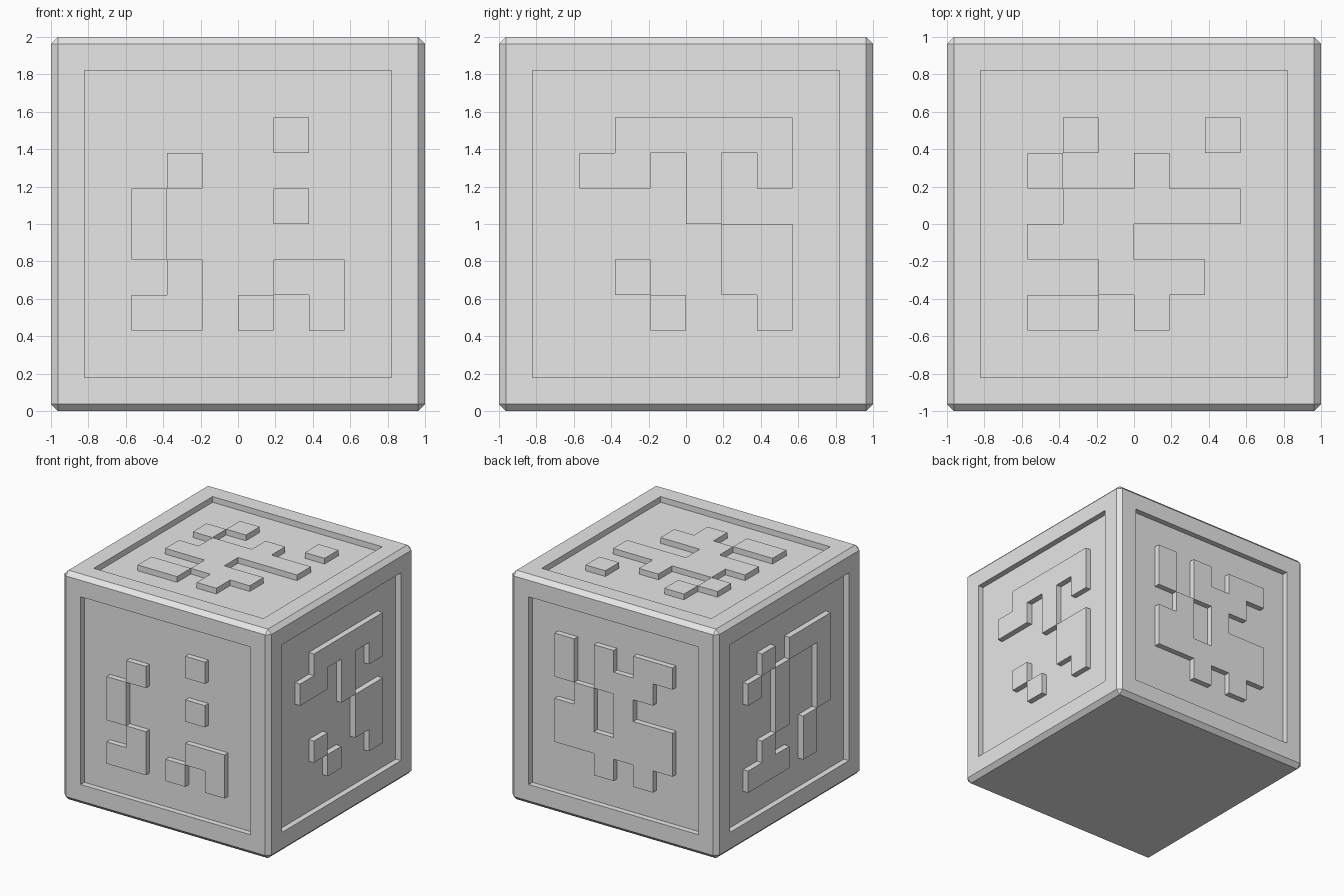
import bpy, bmesh, math
from mathutils import Matrix, Vector

if "Cube" in bpy.data.objects:
    bpy.data.objects.remove(bpy.data.objects["Cube"], do_unlink=True)

CHAMFER, POCKET, DEPTH, CELL = 0.037, 0.76, 0.05, 0.19
CENTRE = Vector((0, 0, 1))

# One plain grey material
grey = bpy.data.materials.new("light_grey")
grey.use_nodes = True
grey.diffuse_color = (0.8, 0.8, 0.8, 1)
grey.node_tree.nodes["Principled BSDF"].inputs["Base Color"].default_value = (0.8, 0.8, 0.8, 1)


def add_object(name, bm):
    bmesh.ops.recalc_face_normals(bm, faces=bm.faces)
    mesh = bpy.data.meshes.new(name)
    bm.to_mesh(mesh)
    bm.free()
    mesh.materials.append(grey)
    obj = bpy.data.objects.new(name, mesh)
    bpy.context.collection.objects.link(obj)
    return obj


# Chamfered cube with a square pocket in every face but the bottom
bm = bmesh.new()
bmesh.ops.create_cube(bm, size=2, matrix=Matrix.Translation(CENTRE))
bmesh.ops.bevel(bm, geom=bm.edges[:], offset=CHAMFER, segments=1,
                affect='EDGES', profile=0.5)
bm.normal_update()
panels = [f for f in bm.faces if f.calc_area() > 1 and f.normal.z > -0.5]
bmesh.ops.inset_individual(bm, faces=panels, thickness=1 - CHAMFER - POCKET)
for floor in bmesh.ops.extrude_discrete_faces(bm, faces=panels)["faces"]:
    floor.normal_update()
    bmesh.ops.translate(bm, verts=floor.verts[:], vec=floor.normal * -DEPTH)
add_object("cube_body", bm)


# Raised square-cell relief, seen face on: u runs right, v runs up
def add_relief(name, u, v, rows):
    u, v = Vector(u), Vector(v)
    n = u.cross(v)
    half = 3 * CELL
    bm = bmesh.new()
    bmesh.ops.create_grid(bm, x_segments=6, y_segments=6, size=half)
    empty = []
    for f in bm.faces:
        c = f.calc_center_median()
        col, row = math.floor((c.x + half) / CELL), math.floor((half - c.y) / CELL)
        if rows[row][col] != "#":
            empty.append(f)
    bmesh.ops.delete(bm, geom=empty, context='FACES')
    raised = bmesh.ops.extrude_face_region(bm, geom=bm.faces[:])["geom"]
    bmesh.ops.translate(bm, vec=(0, 0, DEPTH),
                        verts=[g for g in raised if isinstance(g, bmesh.types.BMVert)])
    frame = Matrix((u, v, n)).transposed().to_4x4()
    frame.translation = CENTRE + n * (1 - DEPTH)
    bmesh.ops.transform(bm, matrix=frame, verts=bm.verts)
    add_object(name, bm)


UP = (0, 0, 1)
add_relief("front_relief", (1, 0, 0), UP,
           ["....#.",
            ".#....",
            "#...#.",
            "#.....",
            ".#..##",
            "##.#.#"])
add_relief("left_relief", (0, 1, 0), UP,
           [".#####",
            "##.#.#",
            "...#..",
            "....##",
            ".#..##",
            "..#..#"])
add_relief("back_relief", (-1, 0, 0), UP,
           ["#.#.##",
            "#.###.",
            ".#.#..",
            "##.###",
            "######",
            "..#.#."])
add_relief("right_relief", (0, -1, 0), UP,
           [".#.###",
            "#.#..#",
            "..#..#",
            "..#..#",
            ".#..#.",
            "###.#."])
add_relief("top_relief", (1, 0, 0), (0, 1, 0),
           [".#...#",
            "#..#..",
            ".#####",
            "###...",
            "..###.",
            "##.#.."])
